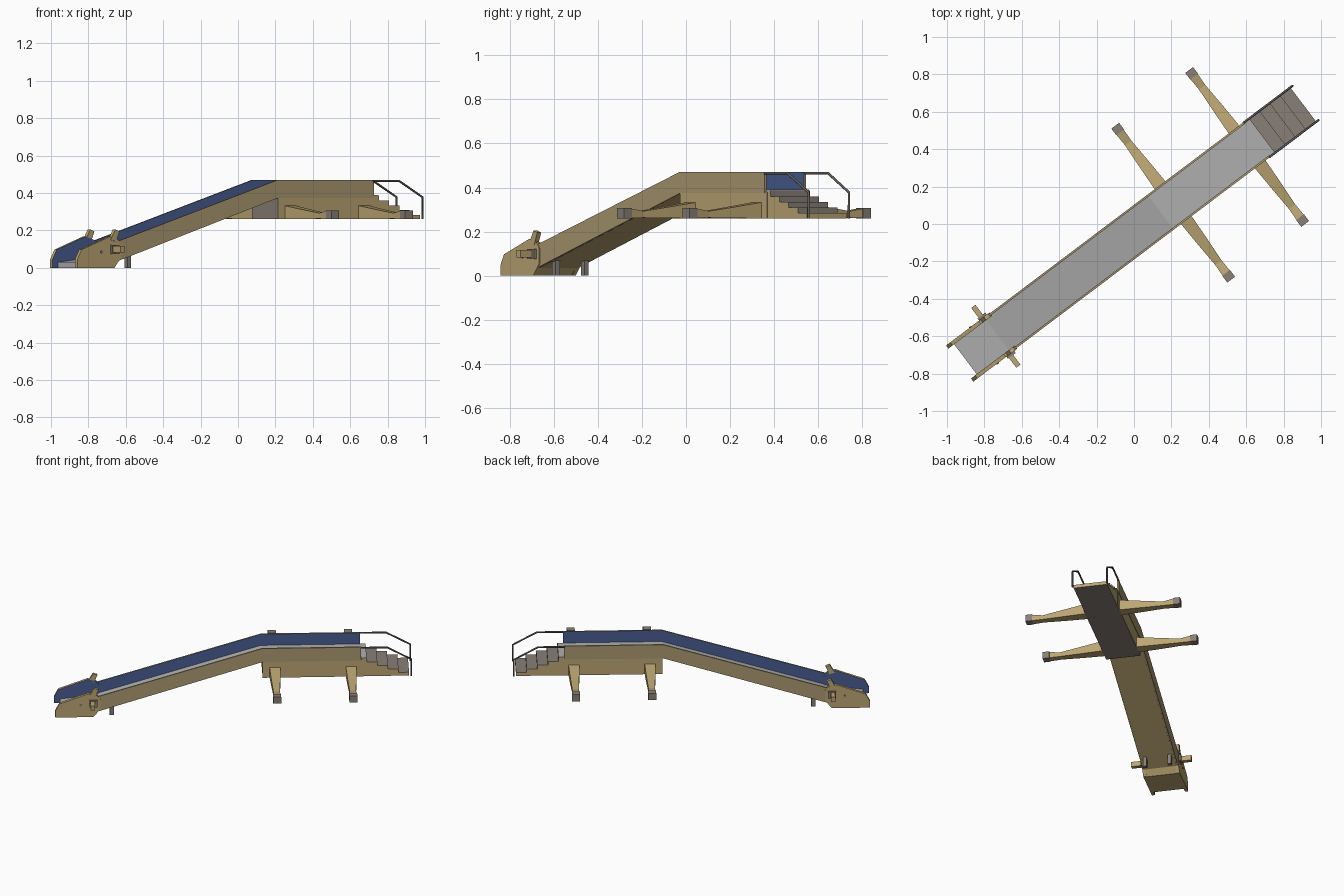
import bpy, bmesh, math
from mathutils import Matrix, Vector

if "Cube" in bpy.data.objects:
    bpy.data.objects.remove(bpy.data.objects["Cube"])

# Local frame: u runs along the ramp, w across it; PLACE turns it into the world
A = math.radians(37)
PLACE = Matrix.Translation((0.021, -0.028, 0)) @ Matrix.Rotation(A, 4, 'Z')


def material(name, rgb):
    m = bpy.data.materials.new(name)
    m.diffuse_color = (*rgb, 1)
    m.use_nodes = True
    m.node_tree.nodes["Principled BSDF"].inputs["Base Color"].default_value = m.diffuse_color
    return m


SAND = material("sand paint", (0.50, 0.38, 0.17))
DULL = material("dull sand paint", (0.41, 0.32, 0.165))
BLUE = material("blue lining", (0.065, 0.11, 0.28))
LIGHT = material("light grey deck", (0.43, 0.43, 0.43))
STEP = material("warm grey", (0.25, 0.215, 0.185))
RAIL = material("dark grey rail", (0.12, 0.11, 0.10))


def finish(bm, name, mats, rule=None):
    bmesh.ops.recalc_face_normals(bm, faces=bm.faces)
    bm.normal_update()
    if rule:
        for f in bm.faces:
            f.material_index = rule(f.normal, f.calc_center_median())
    me = bpy.data.meshes.new(name)
    bm.to_mesh(me)
    bm.free()
    for m in mats:
        me.materials.append(m)
    ob = bpy.data.objects.new(name, me)
    ob.matrix_world = PLACE
    bpy.context.collection.objects.link(ob)
    return ob


def prism(name, profile, w0, w1, mats, rule=None):
    """Extrude a (u, z) profile across the ramp."""
    bm = bmesh.new()
    a = [bm.verts.new((u, w0, z)) for u, z in profile]
    b = [bm.verts.new((u, w1, z)) for u, z in profile]
    n = len(profile)
    bm.faces.new(a)
    bm.faces.new(b[::-1])
    for i in range(n):
        j = (i + 1) % n
        bm.faces.new((a[i], b[i], b[j], a[j]))
    return finish(bm, name, mats, rule)


def arm(name, u, side, sections, mat):
    """Loft rectangles (w, half width, bottom, top) outwards."""
    bm = bmesh.new()
    rings = [[bm.verts.new((u + du, side * w, z))
              for du, z in ((-h, z0), (h, z0), (h, z1), (-h, z1))]
             for w, h, z0, z1 in sections]
    bm.faces.new(rings[0])
    bm.faces.new(rings[-1])
    for r, s in zip(rings, rings[1:]):
        for i in range(4):
            j = (i + 1) % 4
            bm.faces.new((r[i], r[j], s[j], s[i]))
    return finish(bm, name, [mat])


def box(name, u0, u1, w0, w1, z0, z1, mat):
    return prism(name, [(u0, z0), (u1, z0), (u1, z1), (u0, z1)], w0, w1, [mat])


def tube(name, points, r, mat):
    cu = bpy.data.curves.new(name, 'CURVE')
    cu.dimensions = '3D'
    cu.bevel_depth = r
    cu.bevel_resolution = 1
    cu.use_fill_caps = True
    sp = cu.splines.new('POLY')
    sp.points.add(len(points) - 1)
    for p, c in zip(sp.points, points):
        p.co = (*c, 1)
    cu.materials.append(mat)
    ob = bpy.data.objects.new(name, cu)
    ob.matrix_world = PLACE
    bpy.context.collection.objects.link(ob)


# Ramp floor and deck: grey on top, sand underneath
prism("ramp_floor",
      [(-1.155, 0.03), (-0.94, 0.056), (0.152, 0.39), (0.83, 0.39), (0.83, 0.374),
       (0.155, 0.374), (-0.915, 0.036), (-0.95, 0), (-1.155, 0)],
      -0.108, 0.108, [LIGHT, SAND],
      lambda n, c: 1 if n.z < -0.1 or (n.x > 0.5 and c.x < 0) else 0)

# Platform base with grey ends and underside
prism("platform_base", [(0.155, 0.26), (0.81, 0.26), (0.81, 0.38), (0.155, 0.38)],
      -0.1145, 0.1145, [SAND, STEP], lambda n, c: 0 if abs(n.y) > 0.5 else 1)

# Stairs
stair = [(0.80, 0.26), (0.80, 0.386), (0.832, 0.386)]
N, U0, U1 = 4, 0.832, 1.107
for i in range(N):
    z = 0.36 - 0.0255 * i
    stair += [(U0 + (U1 - U0) * i / N, z), (U0 + (U1 - U0) * (i + 1) / N, z)]
stair.append((U1, 0.26))
prism("stairs", stair, -0.112, 0.112, [SAND, STEP],
      lambda n, c: 0 if abs(n.y) > 0.5 or (n.x > 0.5 and c.x > 1.1) else 1)

wall = [(-0.945, 0.134), (0.152, 0.47), (0.795, 0.47), (0.795, 0.374),
        (0.155, 0.374), (-0.945, 0.028)]
plate = [(-1.193, 0), (-1.193, 0.045), (-1.165, 0.097), (-0.975, 0.167),
         (-0.92, 0.152), (-0.9, 0.125), (-0.9, 0.055), (-0.945, 0)]
for s, side in ((1, "left"), (-1, "right")):
    inner = lambda n, c, s=s: 1 if n.y * s < -0.5 else 0
    # Side walls and toe plates, lined blue inside
    prism(side + "_wall", wall, s * 0.106, s * 0.117, [DULL, BLUE], inner)
    prism(side + "_toe_plate", plate, s * 0.1, s * 0.121, [SAND, BLUE], inner)

    # Leaning grip, side peg with its bracket, and a bolt
    prism(side + "_grip", [(-0.972, 0.15), (-0.94, 0.205), (-0.912, 0.195), (-0.935, 0.14)],
          s * 0.1, s * 0.123, [SAND])
    box(side + "_peg_bracket", -0.972, -0.92, s * 0.12, s * 0.135, 0.075, 0.122, STEP)
    box(side + "_peg", -0.965, -0.937, s * 0.12, s * 0.2, 0.082, 0.117, SAND)
    bm = bmesh.new()
    bmesh.ops.create_cone(bm, cap_ends=True, segments=10, radius1=0.008, radius2=0.008,
                          depth=0.006,
                          matrix=Matrix.Translation((-1.03, s * 0.122, 0.085))
                          @ Matrix.Rotation(math.pi / 2, 4, 'X'))
    finish(bm, side + "_bolt", [STEP])

    # Small foot under the ramp
    box(side + "_foot", -0.838, -0.812, s * 0.07, s * 0.094, 0, 0.075, STEP)

    # Stair handrail
    w = s * 0.115
    tube(side + "_handrail", [(0.79, w, 0.465), (0.965, w, 0.465), (1.122, w, 0.378),
                              (1.122, w, 0.26)], 0.006, RAIL)

    # Stabiliser arms with grey tips
    for u, end in ((0.236, "front"), (0.731, "rear")):
        arm(f"{side}_{end}_arm", u, s,
            [(0.105, 0.036, 0.26, 0.334), (0.26, 0.029, 0.261, 0.312), (0.40, 0.021, 0.263, 0.293),
             (0.475, 0.024, 0.261, 0.305)], SAND)
        arm(f"{side}_{end}_arm_tip", u, s,
            [(0.47, 0.026, 0.26, 0.308), (0.515, 0.026, 0.26, 0.308)], STEP)
